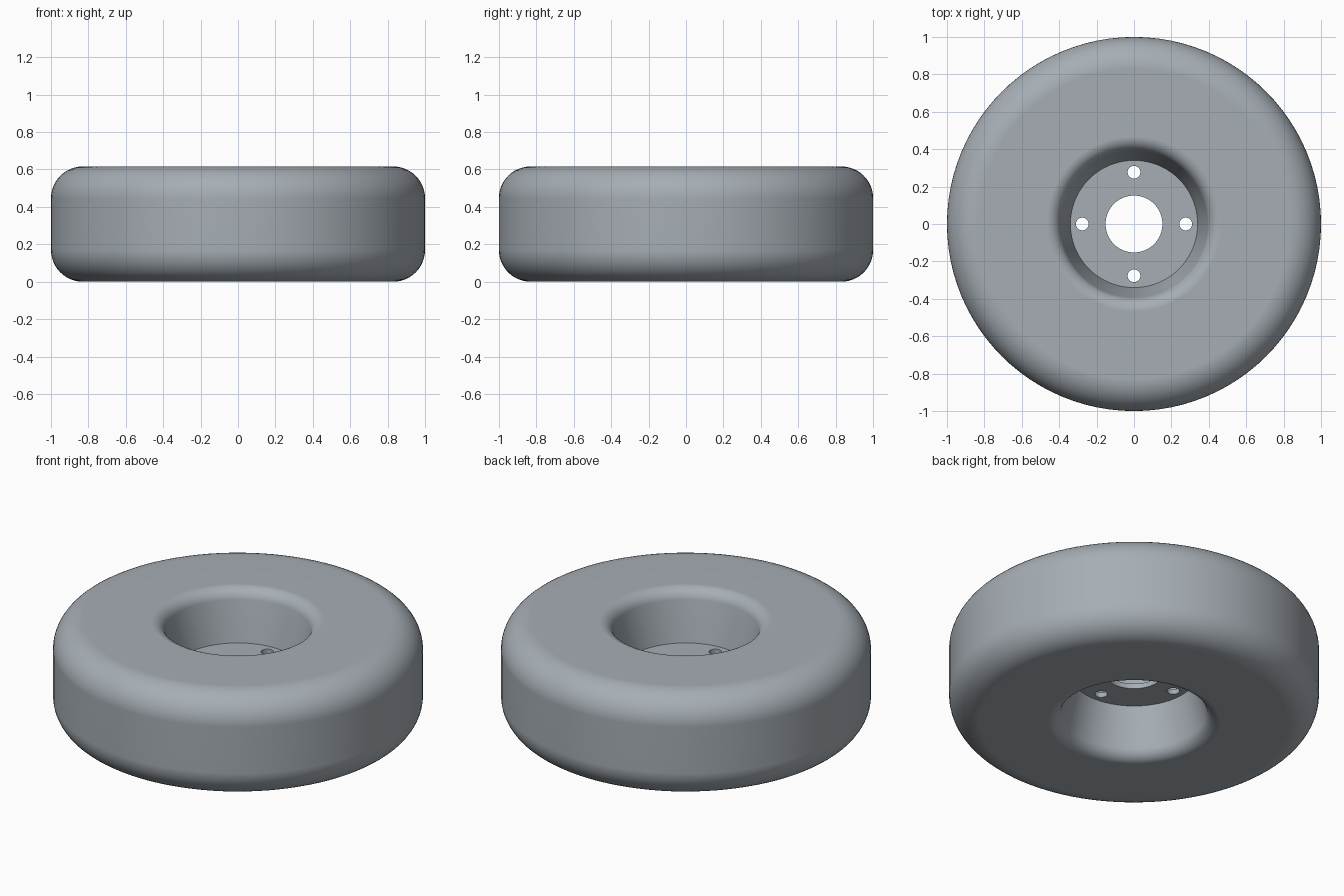
import bpy, bmesh
from math import sin, cos, pi, radians
from mathutils import Vector

if "Cube" in bpy.data.objects:
    bpy.data.objects.remove(bpy.data.objects["Cube"], do_unlink=True)

HALF = 0.308            # half of the wheel height
SEGMENTS = 96
PLATE_HALF = 0.0155     # half of the hub plate thickness

grey = bpy.data.materials.new("blue grey")
grey.use_nodes = True
colour = (0.38, 0.42, 0.46, 1)
grey.diffuse_color = colour
grey.node_tree.nodes["Principled BSDF"].inputs["Base Color"].default_value = colour


def arc(r, z, radius, start, end, steps):
    """Points of a rounded corner in the radius/height plane."""
    angles = [radians(start + (end - start) * i / steps) for i in range(steps + 1)]
    return [(r + radius * cos(a), z + radius * sin(a)) for a in angles]


def finish(bm, name):
    """Turn a bmesh into a smooth, coloured object standing on the ground."""
    bmesh.ops.remove_doubles(bm, verts=bm.verts, dist=1e-5)
    bmesh.ops.recalc_face_normals(bm, faces=bm.faces)
    mesh = bpy.data.meshes.new(name)
    bm.to_mesh(mesh)
    bm.free()
    mesh.materials.append(grey)
    mesh.shade_smooth()
    mesh.set_sharp_from_angle(angle=radians(35))
    obj = bpy.data.objects.new(name, mesh)
    bpy.context.collection.objects.link(obj)
    obj.location.z = HALF
    obj.modifiers.new("even shading", "WEIGHTED_NORMAL").keep_sharp = True
    return obj


# Tyre: upper half profile mirrored, then spun around the axle
upper = arc(1 - 0.17, HALF - 0.17, 0.17, 0, 90, 12)
upper += arc(0.468, HALF - 0.076, 0.076, 90, 167, 10)
upper.append((0.34, PLATE_HALF))
profile = upper + [(r, -z) for r, z in reversed(upper)]

bm = bmesh.new()
verts = [bm.verts.new((r, 0, z)) for r, z in profile]
edges = [bm.edges.new((v, verts[(i + 1) % len(verts)])) for i, v in enumerate(verts)]
bmesh.ops.spin(bm, geom=verts + edges, cent=(0, 0, 0), axis=(0, 0, 1),
               angle=2 * pi, steps=SEGMENTS, use_merge=True)
finish(bm, "tyre")


# Hub plate: filled outline with an axle hole and four bolt holes
outline = bpy.data.curves.new("hub_outline", "CURVE")
outline.dimensions = "2D"
outline.fill_mode = "BOTH"
outline.extrude = PLATE_HALF


def add_circle(x, y, radius, count):
    spline = outline.splines.new("POLY")
    spline.points.add(count - 1)
    for i, point in enumerate(spline.points):
        a = 2 * pi * i / count
        point.co = (x + radius * cos(a), y + radius * sin(a), 0, 1)
    spline.use_cyclic_u = True


add_circle(0, 0, 0.345, SEGMENTS)
add_circle(0, 0, 0.152, 64)
for k in range(4):
    add_circle(0.277 * cos(k * pi / 2), 0.277 * sin(k * pi / 2), 0.034, 32)

helper = bpy.data.objects.new("hub_outline", outline)
bpy.context.collection.objects.link(helper)
filled = helper.evaluated_get(bpy.context.evaluated_depsgraph_get())
mesh = bpy.data.meshes.new_from_object(filled)
bm = bmesh.new()
bm.from_mesh(mesh)
bpy.data.objects.remove(helper, do_unlink=True)
bpy.data.meshes.remove(mesh)
finish(bm, "hub_plate")
